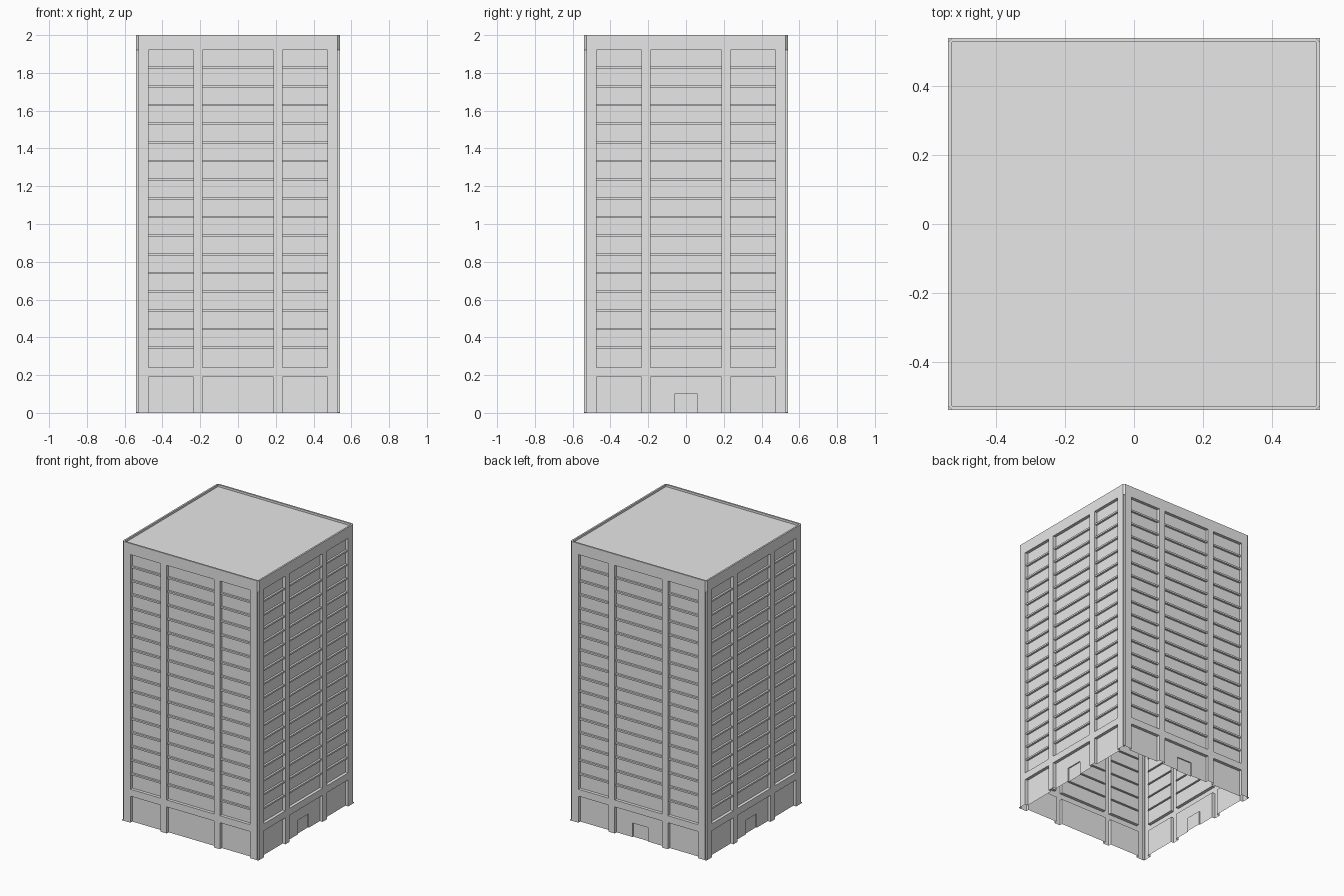
import bpy
import bmesh
import math
from mathutils import Matrix, Vector

cube = bpy.data.objects.get("Cube")
if cube:
    bpy.data.objects.remove(cube, do_unlink=True)

# Overall sizes
HALF, EDGE = 0.54, 0.528
TOP, CORNICE, ROOF = 2.0, 1.92, 1.985
BASE_TOP, SHAFT_BOTTOM = 0.19, 0.24
RECESS, SLAB_OUT, SLAB_H = 0.022, 0.008, 0.012
DOOR_DEPTH, DOOR_HALF, DOOR_TOP = 0.03, 0.06, 0.1
FLOORS = 17
BAYS = [(-0.475, -0.235), (-0.187, 0.187), (0.235, 0.475)]

grey = bpy.data.materials.new("concrete grey")
grey.use_nodes = True
COLOUR = (0.8, 0.8, 0.8, 1)
grey.diffuse_color = COLOUR
grey.node_tree.nodes["Principled BSDF"].inputs["Base Color"].default_value = COLOUR


def face(bm, points):
    bm.faces.new([bm.verts.new(p) for p in points])


def strip(bm, x0, x1, profile):
    """Sweep a (height, depth) profile sideways."""
    for (za, da), (zb, db) in zip(profile, profile[1:]):
        ya, yb = da - HALF, db - HALF
        face(bm, [(x0, ya, za), (x1, ya, za), (x1, yb, zb), (x0, yb, zb)])


def jambs(bm, x0, x1, d0, d1, z0, z1):
    """Both side walls of a recess."""
    ya, yb = d0 - HALF, d1 - HALF
    face(bm, [(x0, ya, z0), (x0, yb, z0), (x0, yb, z1), (x0, ya, z1)])
    face(bm, [(x1, yb, z0), (x1, ya, z0), (x1, ya, z1), (x1, yb, z1)])


def finish(bm, name):
    bmesh.ops.remove_doubles(bm, verts=bm.verts, dist=0.0001)
    mesh = bpy.data.meshes.new(name)
    bm.to_mesh(mesh)
    bm.free()
    mesh.materials.append(grey)
    obj = bpy.data.objects.new(name, mesh)
    bpy.context.collection.objects.link(obj)
    return obj


def shaft_profile():
    """Recessed window wall with a thin slab edge at every floor."""
    pitch = (CORNICE - SHAFT_BOTTOM) / FLOORS
    pts = [(SHAFT_BOTTOM, 0), (SHAFT_BOTTOM, RECESS)]
    for i in range(1, FLOORS):
        z = SHAFT_BOTTOM + i * pitch
        pts += [(z, RECESS), (z, SLAB_OUT), (z + SLAB_H, SLAB_OUT), (z + SLAB_H, RECESS)]
    return pts + [(CORNICE, RECESS), (CORNICE, 0)]


def facade(name, angle, has_door):
    bm = bmesh.new()
    # Piers, belt course and cornice
    edges = [-EDGE] + [x for bay in BAYS for x in bay] + [EDGE]
    for x0, x1 in zip(edges[::2], edges[1::2]):
        strip(bm, x0, x1, [(0, 0), (TOP, 0)])
    base = [(0, RECESS), (BASE_TOP, RECESS), (BASE_TOP, 0)]
    for x0, x1 in BAYS:
        strip(bm, x0, x1, [(BASE_TOP, 0), (SHAFT_BOTTOM, 0)])
        strip(bm, x0, x1, [(CORNICE, 0), (TOP, 0)])
        # Window bay
        strip(bm, x0, x1, shaft_profile())
        jambs(bm, x0, x1, 0, RECESS, SHAFT_BOTTOM, CORNICE)
        # Ground floor bay, with a door in the middle one
        jambs(bm, x0, x1, 0, RECESS, 0, BASE_TOP)
        if has_door and x0 < 0 < x1:
            strip(bm, x0, -DOOR_HALF, base)
            strip(bm, DOOR_HALF, x1, base)
            strip(bm, -DOOR_HALF, DOOR_HALF,
                  [(0, DOOR_DEPTH), (DOOR_TOP, DOOR_DEPTH), (DOOR_TOP, RECESS)] + base[1:])
            jambs(bm, -DOOR_HALF, DOOR_HALF, RECESS, DOOR_DEPTH, 0, DOOR_TOP)
        else:
            strip(bm, x0, x1, base)
    # Parapet top and inner side
    face(bm, [(-EDGE, -HALF, TOP), (EDGE, -HALF, TOP), (EDGE, -EDGE, TOP), (-EDGE, -EDGE, TOP)])
    face(bm, [(EDGE, -EDGE, ROOF), (-EDGE, -EDGE, ROOF), (-EDGE, -EDGE, TOP), (EDGE, -EDGE, TOP)])
    # Notched corner below the cornice, chamfered corner above it
    a, b, c = Vector((EDGE, -HALF, 0)), Vector((HALF, -EDGE, 0)), Vector((EDGE, -EDGE, 0))
    sq = Vector((HALF, -HALF, 0))

    def at(p, z):
        return (p.x, p.y, z)

    def wall(p, q, z0, z1):
        face(bm, [at(p, z0), at(q, z0), at(q, z1), at(p, z1)])

    wall(a, c, 0, CORNICE)
    wall(c, b, 0, CORNICE)
    wall(a, b, CORNICE, TOP)
    face(bm, [at(p, TOP) for p in (a, b, c)])
    face(bm, [at(p, CORNICE) for p in (c, b, a)])
    # Square foot of the corner
    foot = 0.006
    wall(a, sq, 0, foot)
    wall(sq, b, 0, foot)
    face(bm, [at(p, foot) for p in (a, sq, b, c)])
    bmesh.ops.transform(bm, matrix=Matrix.Rotation(angle, 4, "Z"), verts=bm.verts)
    return finish(bm, name)


# Four sides of the tower
for i, side in enumerate(["front", "left", "back", "right"]):
    facade(side + "_facade", i * math.pi / 2, side != "front")

# Flat roof set inside the parapet
roof = bmesh.new()
face(roof, [(-EDGE, -EDGE, ROOF), (EDGE, -EDGE, ROOF), (EDGE, EDGE, ROOF), (-EDGE, EDGE, ROOF)])
finish(roof, "roof")
